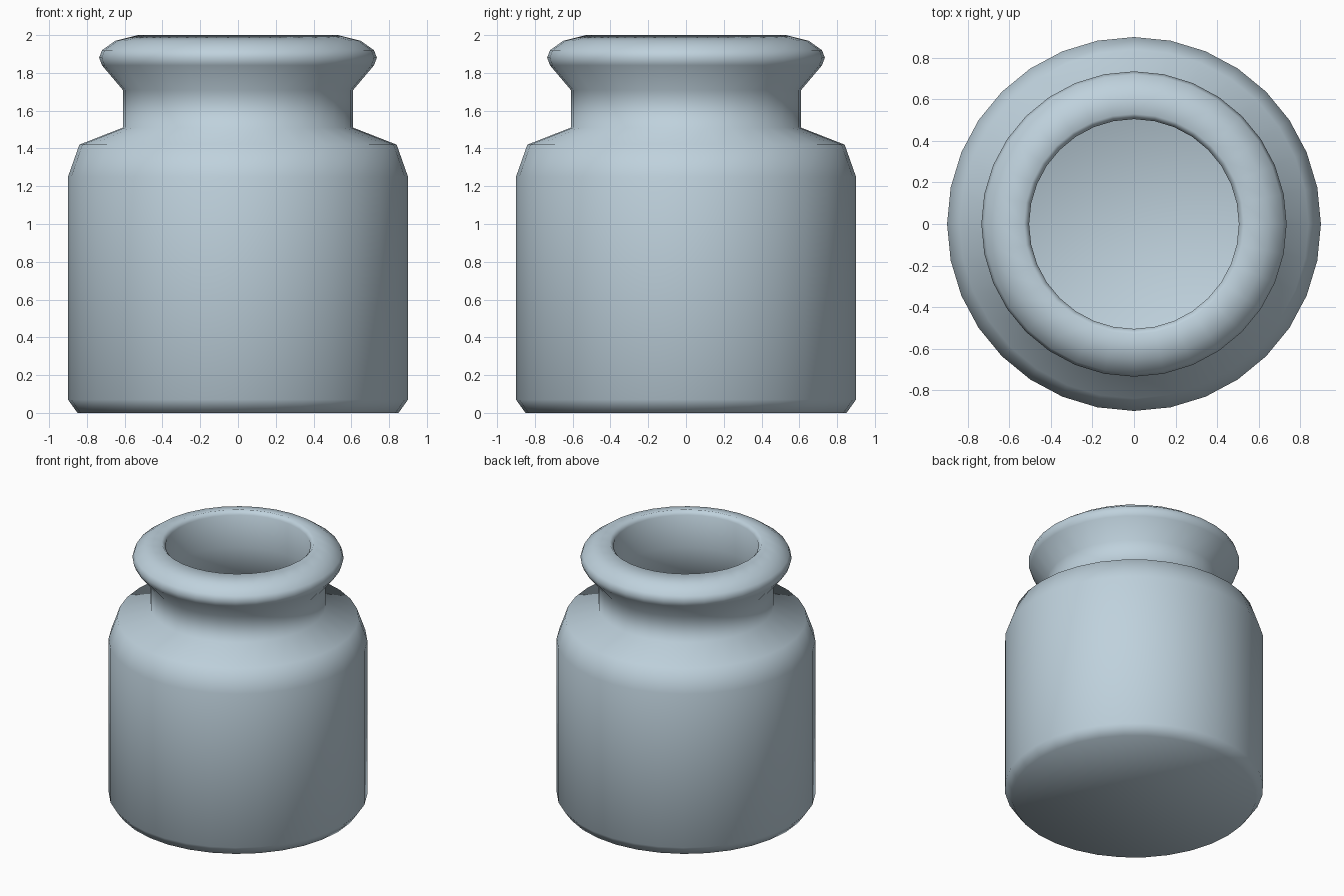
import bpy
import bmesh
import math

cube = bpy.data.objects.get("Cube")
if cube:
    bpy.data.objects.remove(cube, do_unlink=True)

SIDES = 32

# Ceramic glaze
glaze = bpy.data.materials.new("pale_blue_grey")
glaze.use_nodes = True
colour = (0.52, 0.64, 0.72, 1)
glaze.diffuse_color = colour
glaze.node_tree.nodes["Principled BSDF"].inputs["Base Color"].default_value = colour

# Profile (radius, height): outer wall from the base up to the rim
outer = [(0.85, 0), (0.9, 0.07), (0.9, 1.25), (0.84, 1.42), (0.61, 1.51),
         (0.61, 1.71), (0.72, 1.84), (0.735, 1.88), (0.72, 1.92),
         (0.65, 1.97), (0.53, 2)]
# Inner wall from the rim down to the floor
inner = [(0.505, 1.97), (0.53, 1.71), (0.53, 1.46), (0.77, 1.36),
         (0.83, 1.24), (0.83, 0.12), (0.78, 0.06)]


def lathe(name, profile, material):
    """Spin a profile around z and close both ends with flat discs."""
    bm = bmesh.new()
    rings = []
    for radius, height in profile:
        angles = [math.tau * i / SIDES for i in range(SIDES)]
        rings.append([bm.verts.new((radius * math.cos(a), radius * math.sin(a), height))
                      for a in angles])
    for low, high in zip(rings, rings[1:]):
        for i in range(SIDES):
            j = (i + 1) % SIDES
            bm.faces.new((low[i], low[j], high[j], high[i]))
    bm.faces.new(rings[0][::-1])
    bm.faces.new(rings[-1])
    for face in bm.faces:
        face.smooth = True
    mesh = bpy.data.meshes.new(name)
    bm.to_mesh(mesh)
    bm.free()
    mesh.materials.append(material)
    obj = bpy.data.objects.new(name, mesh)
    bpy.context.collection.objects.link(obj)
    return obj


lathe("jar", outer + inner, glaze)
